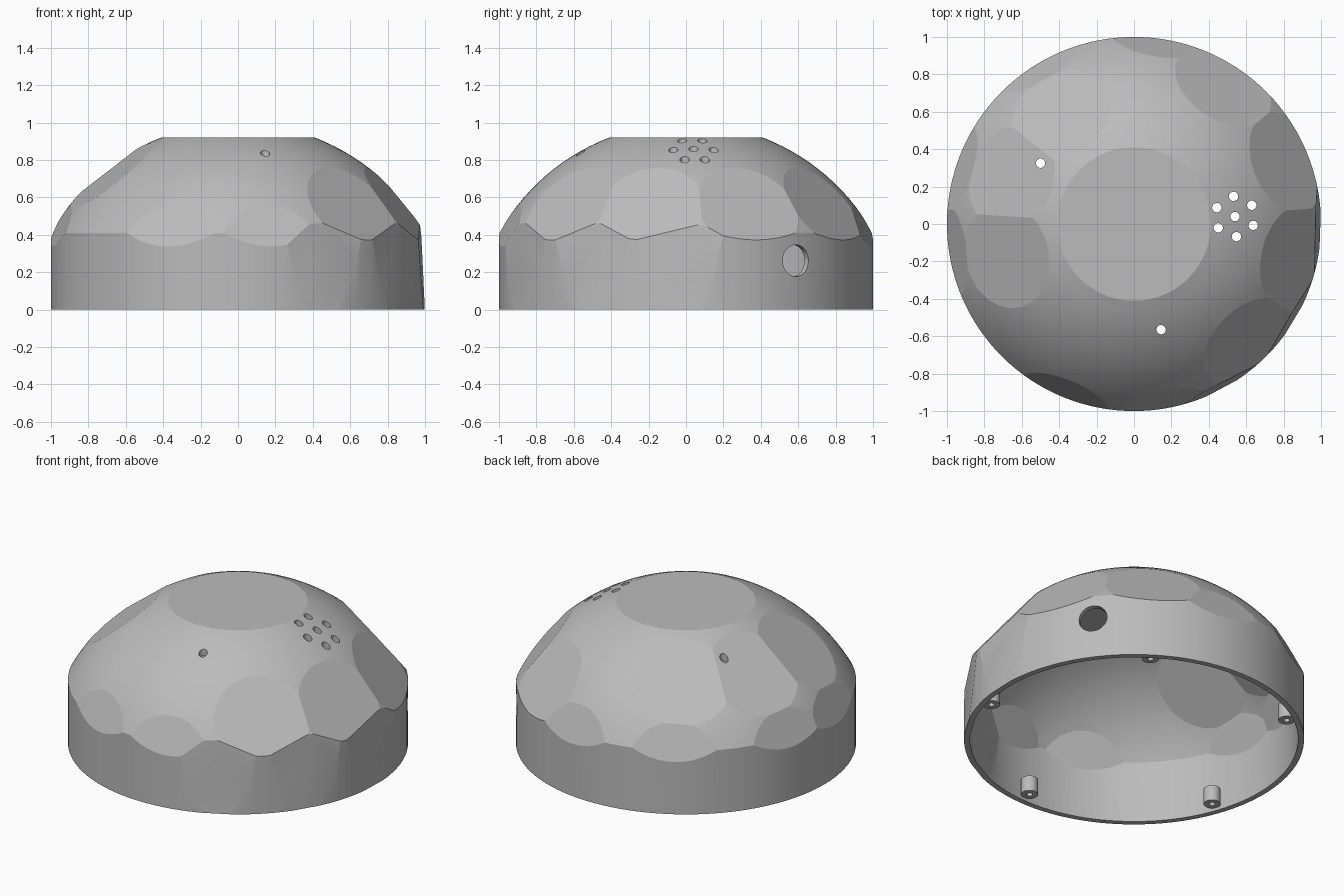
import bpy, bmesh, math
from mathutils import Vector, Matrix

cube = bpy.data.objects.get("Cube")
if cube:
    bpy.data.objects.remove(cube, do_unlink=True)

grey = bpy.data.materials.new("plain grey")
grey.use_nodes = True
COLOUR = (0.5, 0.5, 0.5, 1)
grey.diffuse_color = COLOUR
grey.node_tree.nodes["Principled BSDF"].inputs["Base Color"].default_value = COLOUR

CENTRE = Vector((0, 0, -0.15))
RADIUS, TOP, WALL = 1.146, 0.92, 0.035

# Flat cuts: elevation, distance from the sphere centre, azimuths
CUTS = [
    (51, 1.11, (194, 159, 124)),           # large upper slopes
    (38, 1.11, (-46, -12, 22, 57)),        # round facets on the left side
    (24, 1.112, (-112, -80, 82, 121, 163, 188)),  # shoulder facets
    (3.4, 1.003, (-62, -31, -2)),          # slightly drafted wall flats
]


def make_object(name, bm):
    bmesh.ops.recalc_face_normals(bm, faces=bm.faces)
    mesh = bpy.data.meshes.new(name)
    bm.to_mesh(mesh)
    bm.free()
    mesh.materials.append(grey)
    obj = bpy.data.objects.new(name, mesh)
    bpy.context.collection.objects.link(obj)
    return obj


def lathe(bm, profile, steps, close=False):
    """Spin a (radius, height) profile around z."""
    verts = [bm.verts.new((r, 0, z)) for r, z in profile]
    pairs = list(zip(verts, verts[1:]))
    if close:
        pairs.append((verts[-1], verts[0]))
    edges = [bm.edges.new(p) for p in pairs]
    bmesh.ops.spin(bm, geom=verts + edges, cent=(0, 0, 0), axis=(0, 0, 1),
                   angle=math.tau, steps=steps, use_duplicate=False)
    bmesh.ops.remove_doubles(bm, verts=bm.verts, dist=0.0002)


def faceted_dome(name, inset, base):
    """Truncated dome on a cylinder, with the flat cuts taken off."""
    side, ball, top = 1 - inset, RADIUS - inset, TOP - inset
    low = math.acos(side / ball)
    high = math.asin((top - CENTRE.z) / ball)
    rings = 14
    arc = [low + (high - low) * i / rings for i in range(rings + 1)]
    profile = [(0, base), (side, base)]
    profile += [(ball * math.cos(a), CENTRE.z + ball * math.sin(a)) for a in arc]
    profile.append((0, top))
    bm = bmesh.new()
    lathe(bm, profile, 128)
    bmesh.ops.recalc_face_normals(bm, faces=bm.faces)
    for elevation, distance, azimuths in CUTS:
        e = math.radians(elevation)
        for azimuth in azimuths:
            a = math.radians(azimuth)
            normal = Vector((math.cos(e) * math.cos(a), math.cos(e) * math.sin(a), math.sin(e)))
            cut = bmesh.ops.bisect_plane(
                bm, geom=bm.verts[:] + bm.edges[:] + bm.faces[:], dist=1e-5,
                plane_co=CENTRE + normal * (distance - inset), plane_no=normal, clear_outer=True)
            rim = [g for g in cut["geom_cut"] if isinstance(g, bmesh.types.BMEdge)]
            bmesh.ops.holes_fill(bm, edges=rim, sides=0)
    return make_object(name, bm)


def subtract(target, cutter):
    cutter.hide_render = True
    mod = target.modifiers.new("cut", "BOOLEAN")
    mod.operation, mod.solver, mod.object = "DIFFERENCE", "EXACT", cutter
    bpy.ops.object.select_all(action="DESELECT")
    bpy.context.view_layer.objects.active = target
    target.select_set(True)
    bpy.ops.object.modifier_apply(modifier=mod.name)
    bpy.data.objects.remove(cutter, do_unlink=True)


def smooth(obj, degrees):
    bpy.ops.object.select_all(action="DESELECT")
    bpy.context.view_layer.objects.active = obj
    obj.select_set(True)
    bpy.ops.object.shade_smooth_by_angle(angle=math.radians(degrees))


# Hollow housing
housing = faceted_dome("dome_housing", 0, 0)
subtract(housing, faceted_dome("hollow_cutter", WALL, -0.1))

# Vertical pin holes: two single ones and a cluster of seven
spots = [(-0.5, 0.325), (0.145, -0.565), (0.54, 0.04)]
for i in range(6):
    a = math.radians(34 + 60 * i)
    spots.append((0.54 + 0.108 * math.cos(a), 0.04 + 0.108 * math.sin(a)))
bm = bmesh.new()
for x, y in spots:
    bmesh.ops.create_cone(bm, cap_ends=True, segments=24, radius1=0.025, radius2=0.025,
                          depth=0.8, matrix=Matrix.Translation((x, y, 0.8)))

# Cable hole through the side wall
turn = Matrix.Rotation(math.radians(36), 4, "Z")
bmesh.ops.create_cone(bm, cap_ends=True, segments=40, radius1=0.085, radius2=0.085, depth=0.4,
                      matrix=turn @ Matrix.Translation((1, 0, 0.262)) @ Matrix.Rotation(math.pi / 2, 4, "Y"))
subtract(housing, make_object("hole_cutter", bm))
smooth(housing, 11)

# Five screw bosses inside the rim
for i in range(5):
    bm = bmesh.new()
    lathe(bm, [(0.018, 0.02), (0.05, 0.02), (0.05, 0.12), (0.018, 0.12)], 32, close=True)
    boss = make_object(f"screw_boss_{i + 1}", bm)
    a = math.radians(56 + 72 * i)
    boss.location = (0.918 * math.cos(a), 0.918 * math.sin(a), 0)
    smooth(boss, 30)
